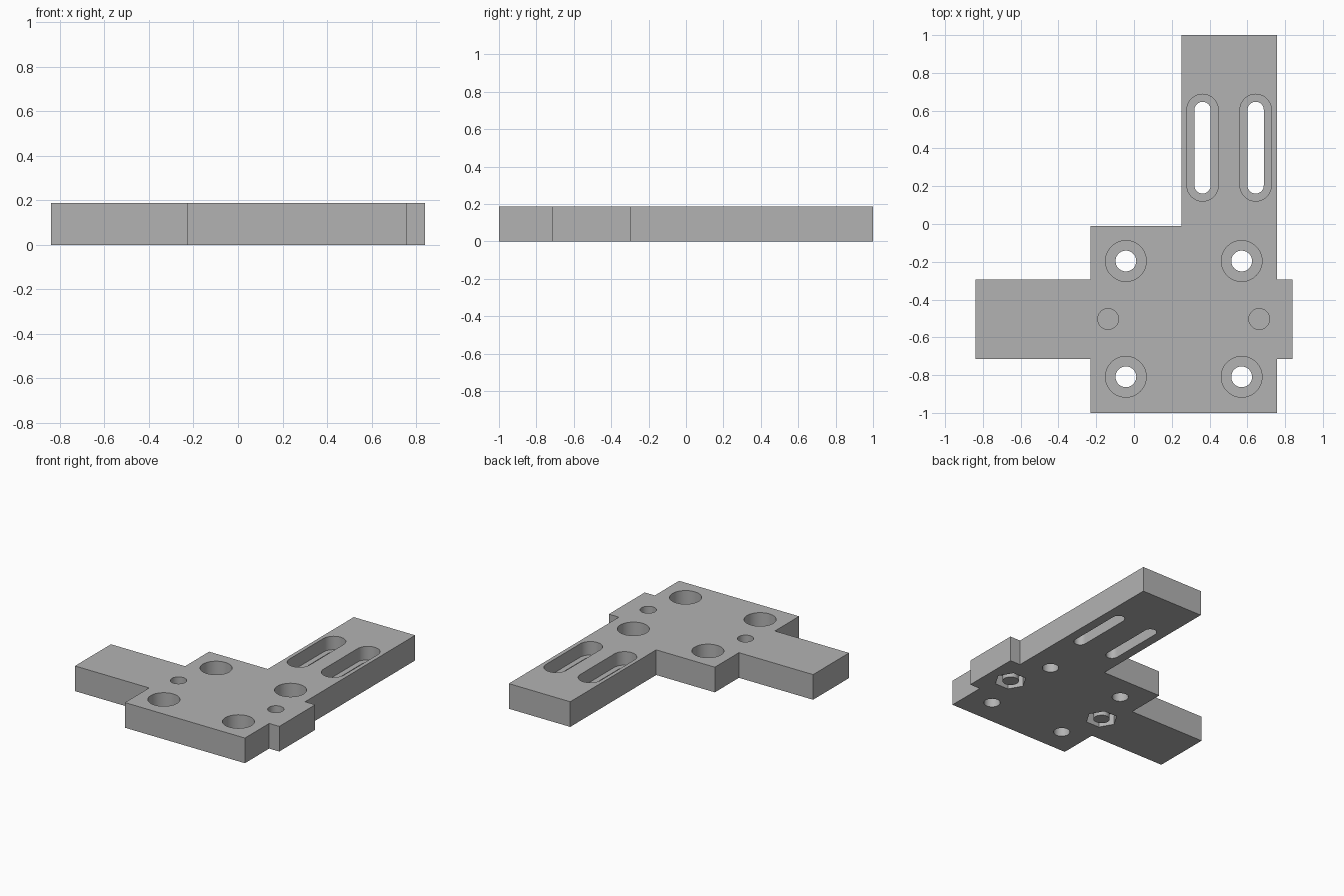
import bpy, bmesh, math

if "Cube" in bpy.data.objects:
    bpy.data.objects.remove(bpy.data.objects["Cube"])

T = 0.187  # plate thickness

grey = bpy.data.materials.new("mid grey")
grey.diffuse_color = (0.45, 0.45, 0.45, 1)
grey.use_nodes = True
grey.node_tree.nodes["Principled BSDF"].inputs["Base Color"].default_value = grey.diffuse_color


def prism(name, pts, z0, z1):
    """Extrude a closed outline (counter-clockwise) from z0 to z1."""
    bm = bmesh.new()
    face = bm.faces.new([bm.verts.new((x, y, z0)) for x, y in pts])
    ext = bmesh.ops.extrude_face_region(bm, geom=[face])
    for v in ext["geom"]:
        if isinstance(v, bmesh.types.BMVert):
            v.co.z = z1
    bmesh.ops.recalc_face_normals(bm, faces=bm.faces)
    mesh = bpy.data.meshes.new(name)
    bm.to_mesh(mesh)
    bm.free()
    obj = bpy.data.objects.new(name, mesh)
    bpy.context.collection.objects.link(obj)
    mesh.materials.append(grey)
    return obj


def ring(x, y, r, n=48):
    return [(x + r * math.cos(2 * math.pi * i / n),
             y + r * math.sin(2 * math.pi * i / n)) for i in range(n)]


def slot(x, y0, y1, r, n=24):
    """Rounded slot outline running along y between two end centres."""
    top = [(x + r * math.cos(math.pi * i / n), y1 + r * math.sin(math.pi * i / n))
           for i in range(n + 1)]
    low = [(x - r * math.cos(math.pi * i / n), y0 - r * math.sin(math.pi * i / n))
           for i in range(n + 1)]
    return top + low


def cut(target, pts, z0, z1):
    cutter = prism("cutter", pts, z0, z1)
    mod = target.modifiers.new("cut", "BOOLEAN")
    mod.operation = "DIFFERENCE"
    mod.solver = "EXACT"
    mod.object = cutter
    bpy.context.view_layer.objects.active = target
    bpy.ops.object.modifier_apply(modifier=mod.name)
    bpy.data.objects.remove(cutter)


# Plate with side tabs and long arm
plate = prism("mounting_plate", [
    (-0.84, -0.715), (-0.23, -0.715), (-0.23, -1), (0.757, -1),
    (0.757, -0.715), (0.84, -0.715), (0.84, -0.293), (0.757, -0.293),
    (0.757, 1), (0.252, 1), (0.252, -0.01), (-0.23, -0.01),
    (-0.23, -0.293), (-0.84, -0.293)], 0, T)

# Counterbored screw holes
for x in (-0.043, 0.57):
    for y in (-0.196, -0.809):
        cut(plate, ring(x, y, 0.055), -0.1, T + 0.1)
        cut(plate, ring(x, y, 0.108), T - 0.11, T + 0.1)

# Stepped adjustment slots in the arm
for x in (0.363, 0.644):
    cut(plate, slot(x, 0.204, 0.604, 0.043), -0.1, T + 0.1)
    cut(plate, slot(x, 0.204, 0.604, 0.083), T - 0.1, T + 0.1)

# Blind holes above, hexagonal nut pockets below with a round support post
for x in (-0.137, 0.663):
    cut(plate, ring(x, -0.503, 0.055), 0.1, T + 0.1)
    cut(plate, ring(x, -0.503, 0.108, 6), -0.1, 0.085)
    prism("support_post", ring(x, -0.503, 0.055), 0, 0.09)

# Smooth curved walls, keep hard edges
bpy.ops.object.select_all(action="DESELECT")
for obj in bpy.data.objects:
    obj.select_set(True)
bpy.context.view_layer.objects.active = plate
bpy.ops.object.shade_smooth_by_angle(angle=math.radians(30))
